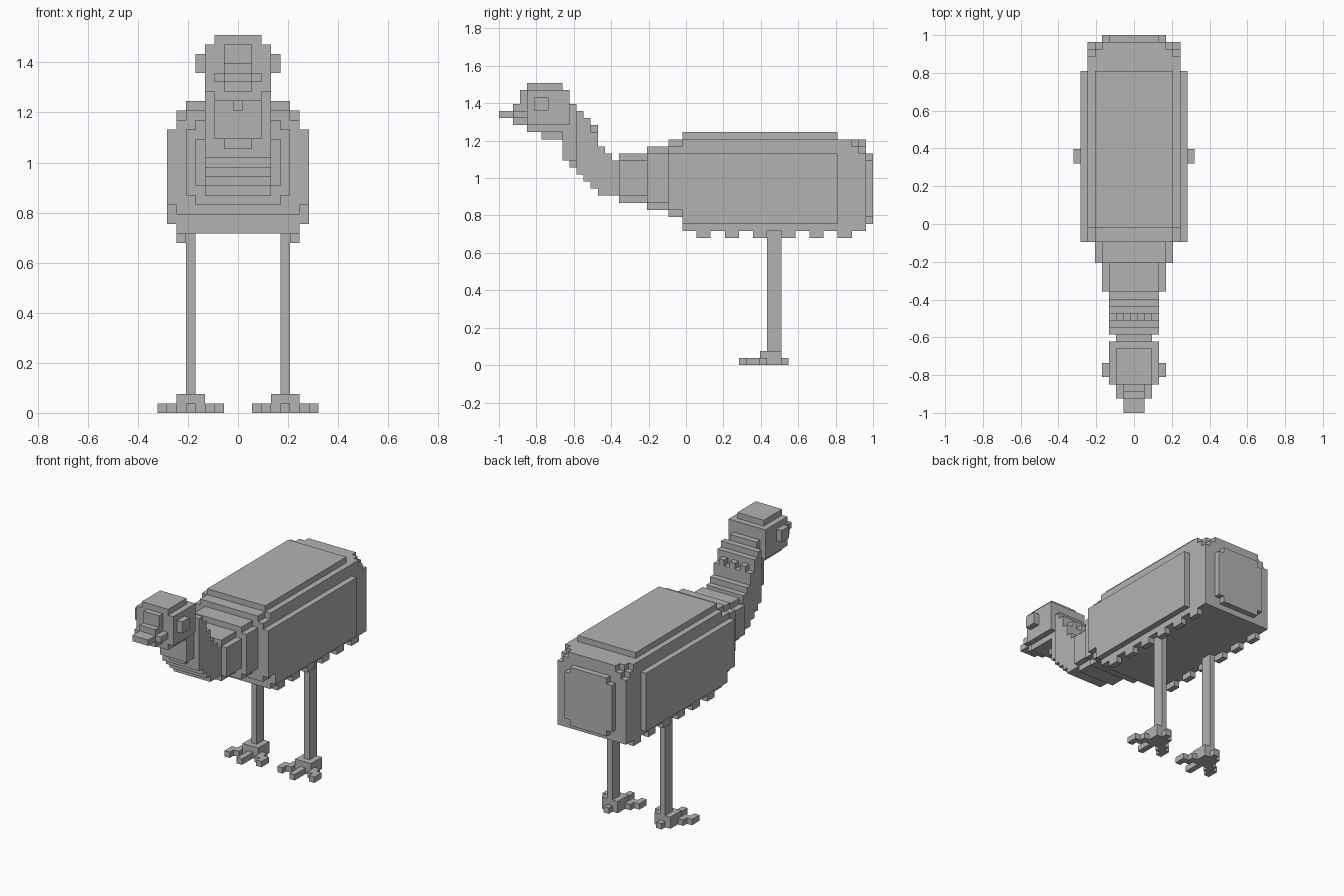
import bpy
import bmesh
from mathutils import Matrix, Vector

cube = bpy.data.objects.get("Cube")
if cube:
    bpy.data.objects.remove(cube, do_unlink=True)

U = 2 / 53      # size of one block
Y0 = 26.5       # blocks from the front tip to the centre

grey = bpy.data.materials.new("plain_grey")
grey.use_nodes = True
colour = (0.45, 0.45, 0.45, 1)
grey.diffuse_color = colour
grey.node_tree.nodes["Principled BSDF"].inputs["Base Color"].default_value = colour


def build(name, boxes):
    """Make one part from blocks given as (x0, x1, y0, y1, z0, z1) in block units."""
    bm = bmesh.new()
    for x0, x1, y0, y1, z0, z1 in boxes:
        centre = Vector(((x0 + x1) / 2, (y0 + y1) / 2 - Y0, (z0 + z1) / 2)) * U
        size = Vector((x1 - x0, y1 - y0, z1 - z0)) * U
        bmesh.ops.create_cube(bm, size=1, matrix=Matrix.LocRotScale(centre, None, size))
    mesh = bpy.data.meshes.new(name)
    bm.to_mesh(mesh)
    bm.free()
    mesh.materials.append(grey)
    obj = bpy.data.objects.new(name, mesh)
    bpy.context.collection.objects.link(obj)
    return obj


def mid(half, y0, y1, z0, z1):
    """Block centred across the width."""
    return (-half, half, y0, y1, z0, z1)


def mirrored(x0, x1, *rest):
    """The same block on both sides."""
    return [(x0, x1, *rest), (-x1, -x0, *rest)]


# Torso: core, side plates and back slab
build("torso", [mid(6.5, 26, 48, 19, 32)])
build("side_plates", mirrored(6.5, 7.5, 26, 48, 20, 30))
build("back_slab", [mid(5.5, 26, 48, 32, 33)])

# Chest narrowing in steps towards the neck
build("chest", [
    mid(7.5, 24, 26, 22, 30), mid(6.5, 24, 26, 21, 31), mid(5.5, 24, 26, 21, 32),
    mid(5.5, 21, 24, 23, 30), mid(4.5, 21, 24, 22, 31),
    mid(4.5, 17, 21, 24, 29), mid(3.5, 17, 21, 23, 30),
])

# Rump with stepped upper corners and a raised end plate
rump = [mid(6.5, 48, 52, 19, 29)]
for layer in range(3):
    for d in range(layer + 1):
        rump.append(mid(6.5 - d, 48, 52 - layer + d, 29 + layer, 30 + layer))
build("rump", rump)
build("tail_plate", [mid(4.5, 52, 53, 21, 29), mid(3.5, 52, 53, 20, 30)])

# Feather fringe along the lower edges
fringe = []
for y in range(28, 52, 4):
    fringe += mirrored(5.5, 6.5, y, y + 2, 18, 19)
build("feather_fringe", fringe)

# Neck rising forward in stairs
tops = [36, 35, 33, 31, 30, 29]
neck = [mid(3.5, 11 + i, 12 + i, max(27 - i, 24), top) for i, top in enumerate(tops)]
neck += [mid(2.5, 9, 11, 29, 37), mid(1.5, 10, 11, 28, 29)]
build("neck", neck)
build("nape_tufts", [(x - 0.5, x + 0.5, 13, 14, 33, 34) for x in (-2, 0, 2)])

# Head, face, beak and eyes
build("head", [
    mid(3.5, 4, 10, 34, 39), mid(2.5, 4, 9, 33, 40),
    mid(1.5, 3, 4, 34, 39), mid(1.5, 2, 3, 34, 37),
])
build("beak", [mid(2.5, 2, 4, 35, 36), mid(1.5, 0, 2, 35, 36)])
build("chin", [mid(0.5, 6, 9, 32, 33)])
build("eyes", mirrored(3.5, 4.5, 5, 7, 36, 38))

# Legs and three-toed feet
for side, name in ((1, "left"), (-1, "right")):
    c = 5 * side
    build(name + "_leg", [(c - 0.5, c + 0.5, 38, 40, 1, 19)])
    foot = [
        (c - 1.5, c + 1.5, 37, 40, 1, 2),
        (c - 1.5, c + 1.5, 37, 40, 0, 1),
        (c - 0.5, c + 0.5, 34, 41, 0, 1),
    ]
    for s in (-1, 1):
        for reach in (2, 3):
            x = c + s * reach
            foot.append((x - 0.5, x + 0.5, 38 - reach, 40 - reach, 0, 1))
    foot += [(c + s * 2 - 0.5, c + s * 2 + 0.5, 37, 38, 0, 1) for s in (-1, 1)]
    build(name + "_foot", foot)
